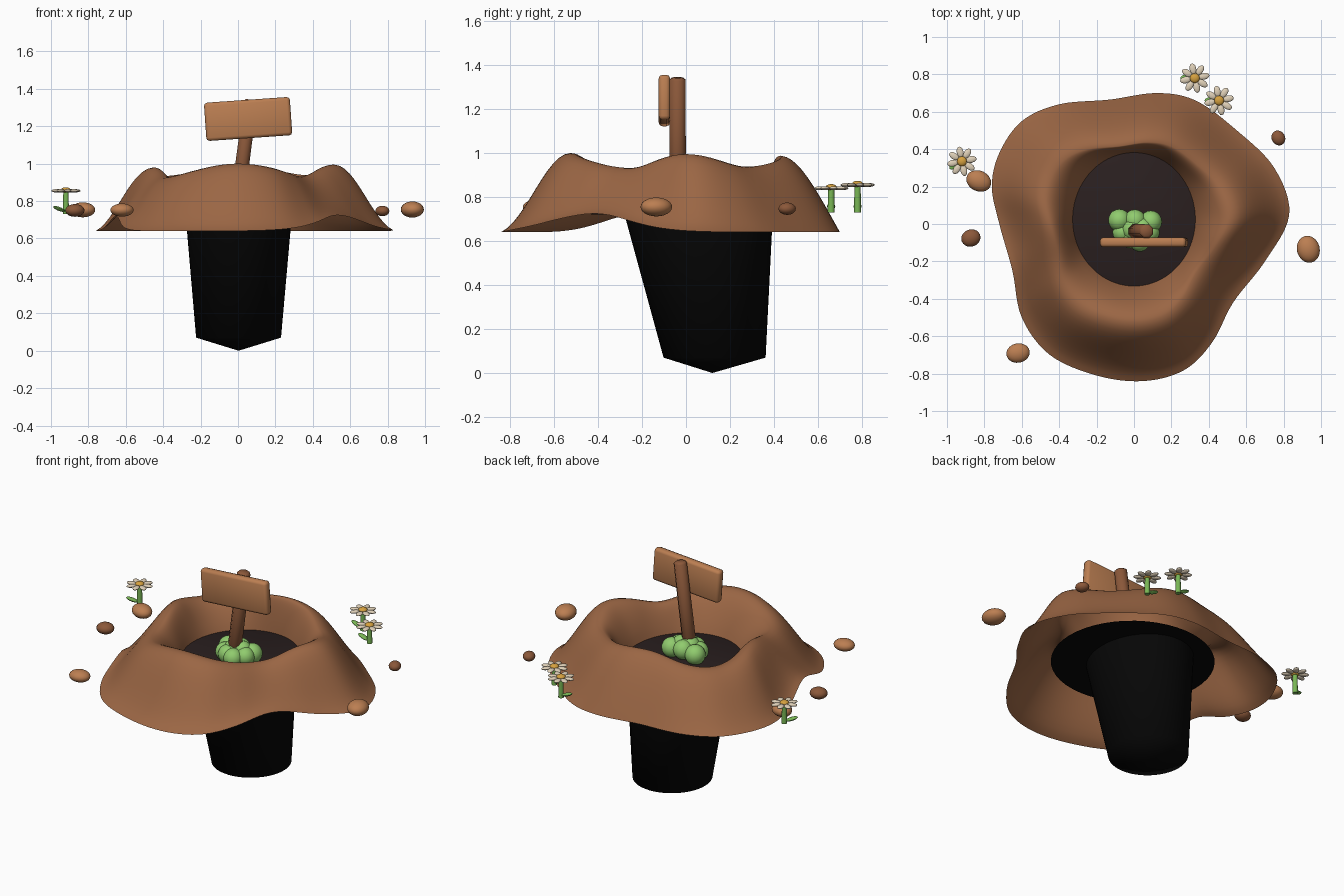
import bpy, bmesh, math
from mathutils import Vector, Matrix

if "Cube" in bpy.data.objects:
    bpy.data.objects.remove(bpy.data.objects["Cube"])


def mat(name, rgb):
    m = bpy.data.materials.new(name)
    m.diffuse_color = (*rgb, 1)
    m.use_nodes = True
    m.node_tree.nodes["Principled BSDF"].inputs["Base Color"].default_value = m.diffuse_color
    return m


SOIL = mat("soil brown", (0.327, 0.133, 0.058))
BOARD = mat("light wood", (0.50, 0.21, 0.084))
POST = mat("dark wood", (0.26, 0.098, 0.042))
PIT = mat("pit brown", (0.023, 0.014, 0.014))
BLACK = mat("black", (0.002, 0.002, 0.002))
PETAL = mat("petal cream", (0.75, 0.64, 0.485))
YELLOW = mat("flower yellow", (0.68, 0.36, 0.05))
LEAF = mat("bush green", (0.28, 0.60, 0.155))
STEM = mat("stem green", (0.19, 0.47, 0.09))


def finish(name, bm, material, angle=40):
    bmesh.ops.recalc_face_normals(bm, faces=bm.faces)
    me = bpy.data.meshes.new(name)
    bm.to_mesh(me)
    bm.free()
    ob = bpy.data.objects.new(name, me)
    bpy.context.collection.objects.link(ob)
    me.materials.append(material)
    bpy.ops.object.select_all(action='DESELECT')
    ob.select_set(True)
    bpy.context.view_layer.objects.active = ob
    bpy.ops.object.shade_smooth_by_angle(angle=math.radians(angle))
    return ob


def loft(bm, rings):
    """Join equal closed loops of points with quads."""
    loops = [[bm.verts.new(p) for p in r] for r in rings]
    n = len(loops[0])
    for a, b in zip(loops, loops[1:]):
        for i in range(n):
            bm.faces.new((a[i], a[(i + 1) % n], b[(i + 1) % n], b[i]))
    return loops


def ellipse(cx, cy, z, rx, ry, n=48):
    return [(cx + rx * math.cos(2 * math.pi * i / n),
             cy + ry * math.sin(2 * math.pi * i / n), z) for i in range(n)]


def blob(bm, loc, radii, rot=0.0, tilt=0.0, u=20, v=12):
    m = (Matrix.Translation(loc) @ Matrix.Rotation(rot, 4, 'Z')
         @ Matrix.Rotation(tilt, 4, 'Y') @ Matrix.Diagonal((*radii, 1)))
    bmesh.ops.create_uvsphere(bm, u_segments=u, v_segments=v, radius=1, matrix=m)


# --- mound: wavy outline, raised crest, wall falling into the pit
OUTLINE = [(.83, .05), (.75, .3), (.55, .5), (.33, .66), (.12, .70), (-.13, .665),
           (-.4, .64), (-.6, .55), (-.72, .38), (-.76, .2), (-.72, 0), (-.65, -.25),
           (-.6, -.5), (-.45, -.7), (-.2, -.81), (.05, -.84), (.27, -.78),
           (.42, -.63), (.53, -.42), (.7, -.2)]
CREST = [(0, .995), (35, .938), (90, .988), (145, .932), (180, .98),
         (218, .928), (270, 1.0), (323, .932), (360, .995)]
PIT_Z = 0.772


def smooth_loop(pts, sub):
    out, n = [], len(pts)
    for i in range(n):
        a, b, c, d = (Vector(pts[(i + k) % n]) for k in (-1, 0, 1, 2))
        for j in range(sub):
            t = j / sub
            out.append(0.5 * (2 * b + (c - a) * t + (2 * a - 5 * b + 4 * c - d) * t * t
                              + (3 * b - a - 3 * c + d) * t ** 3))
    return out


def bump(th, centre, width):
    d = (math.degrees(th) - centre + 180) % 360 - 180
    return math.exp(-(d / width) ** 2)


def crest_height(th):
    deg = math.degrees(th) % 360
    for (a, za), (b, zb) in zip(CREST, CREST[1:]):
        if deg <= b:
            return za + (zb - za) * (1 - math.cos(math.pi * (deg - a) / (b - a))) / 2


def mound_column(p, steps=12):
    th, r = math.atan2(p.y, p.x), p.length
    rim = 0.64 + 0.085 * bump(th, -38, 24) + 0.08 * bump(th, 200, 15)
    top = crest_height(th)
    belly = 0.25 + 0.6 * bump(th, 92, 45)       # fuller slope at the back
    hole = Vector((0.328 * math.cos(th), 0.025 + 0.357 * math.sin(th)))
    ridge = Vector((math.cos(th), math.sin(th))) * 0.625 * r
    col = []
    for i in range(steps):                      # outer slope
        s = 1 - i / steps
        q = ridge.lerp(p, s)
        f = (1 - belly) * (1 + math.cos(math.pi * s)) / 2 + belly * (1 - s ** 1.7)
        col.append((q.x, q.y, rim + (top - rim) * f))
    for i in range(steps + 1):                  # inner wall
        s = i / steps
        q = ridge.lerp(hole, s)
        f = max(0, math.cos(math.pi / 2 * s)) ** 0.9
        col.append((q.x, q.y, PIT_Z + (top - PIT_Z) * f))
    return col


bm = bmesh.new()
columns = [mound_column(p) for p in smooth_loop(OUTLINE, 6)]
loft(bm, list(zip(*columns)))
finish("mound", bm, SOIL, 80)

# --- pit floor: dark top, flaring to a wide black underside
bm = bmesh.new()
loops = loft(bm, [ellipse(.035, .03, .72, .47, .465), ellipse(0, .027, PIT_Z, .335, .365)])
bm.faces.new(loops[0])
bm.faces.new(loops[1])
floor = finish("pit_floor", bm, PIT)
floor.data.materials.append(BLACK)
for f in floor.data.polygons:
    f.material_index = 1 if f.normal.z < -0.5 else 0

# --- shaft: slanted tapering tube with pointed end
bm = bmesh.new()
loops = loft(bm, [ellipse(.004, .057, .725, .284, .338), ellipse(.003, .13, .07, .227, .232)])
tip = bm.verts.new((.003, .12, 0))
ring = loops[-1]
for i in range(len(ring)):
    bm.faces.new((ring[i], ring[(i + 1) % len(ring)], tip))
finish("shaft", bm, BLACK, 180)

# --- sign post: leaning eight-sided stake
bm = bmesh.new()
bmesh.ops.create_cone(bm, cap_ends=True, segments=8, radius1=.041, radius2=.039, depth=.6,
                      matrix=Matrix.Rotation(math.pi / 8, 4, 'Z'))
caps = [e for e in bm.edges if abs(e.verts[0].co.z - e.verts[1].co.z) < .01]
bmesh.ops.bevel(bm, geom=caps, offset=.01, segments=1, affect='EDGES')
bm.transform(Matrix.Translation((.029, -.038, 1.045)) @ Matrix.Rotation(math.radians(7.5), 4, 'Y'))
finish("sign_post", bm, POST, 50)

# --- sign board: softly bevelled plank
bm = bmesh.new()
bmesh.ops.create_cube(bm, size=1, matrix=Matrix.Diagonal((.46, .052, .205, 1)))
bmesh.ops.bevel(bm, geom=bm.edges[:], offset=.017, segments=2, profile=0.5, affect='EDGES')
bm.transform(Matrix.Translation((.054, -.098, 1.239)) @ Matrix.Rotation(math.radians(-4), 4, 'Y'))
finish("sign_board", bm, BOARD, 60)

# --- bush round the post
bm = bmesh.new()
for x, y, z, r in [(-.078, .02, .815, .06), (.09, .012, .815, .06), (.005, .02, .825, .058),
                   (-.06, -.045, .81, .055), (.03, -.092, .81, .056), (.082, -.045, .815, .055),
                   (-.02, -.075, .815, .055), (-.005, -.03, .83, .062), (.045, -.02, .835, .055)]:
    blob(bm, (x, y, z), (r, r, r))
finish("bush", bm, LEAF)

# --- stones
STONES = [(-.83, .23, .753, .069, .055, .04, -25, BOARD),
          (-.872, -.075, .75, .052, .046, .034, 20, POST),
          (-.62, -.69, .752, .063, .052, .035, 10, BOARD),
          (.932, -.135, .755, .061, .073, .043, 15, BOARD),
          (.772, .46, .747, .036, .041, .028, 30, POST)]
for i, (x, y, z, a, b, c, rot, m) in enumerate(STONES):
    bm = bmesh.new()
    blob(bm, (x, y, z), (a, b, c), math.radians(rot))
    finish(f"stone_{i + 1}", bm, m)


# --- flowers: stem, leaf, eight petals and a domed centre
def flower(tag, x, y, z, leaf_dir):
    bm = bmesh.new()
    bmesh.ops.create_cone(bm, cap_ends=True, segments=12, radius1=.016, radius2=.014,
                          depth=z - .73, matrix=Matrix.Translation((x, y, (z + .73) / 2)))
    a = math.radians(leaf_dir)
    blob(bm, (x + .042 * math.cos(a), y + .042 * math.sin(a), .758), (.038, .019, .01),
         a, math.radians(-20), 12, 8)
    finish(f"flower_stem_{tag}", bm, STEM)
    bm = bmesh.new()
    for k in range(8):
        a = k * math.pi / 4 + .2
        blob(bm, (x + .05 * math.cos(a), y + .05 * math.sin(a), z),
             (.03, .018, .009), a, 0, 12, 8)
    finish(f"flower_petals_{tag}", bm, PETAL)
    bm = bmesh.new()
    blob(bm, (x, y, z + .004), (.026, .026, .015))
    finish(f"flower_centre_{tag}", bm, YELLOW)


flower("left", -.92, .335, .855, 210)
flower("back", .325, .78, .855, 180)
flower("right", .455, .66, .84, 180)
